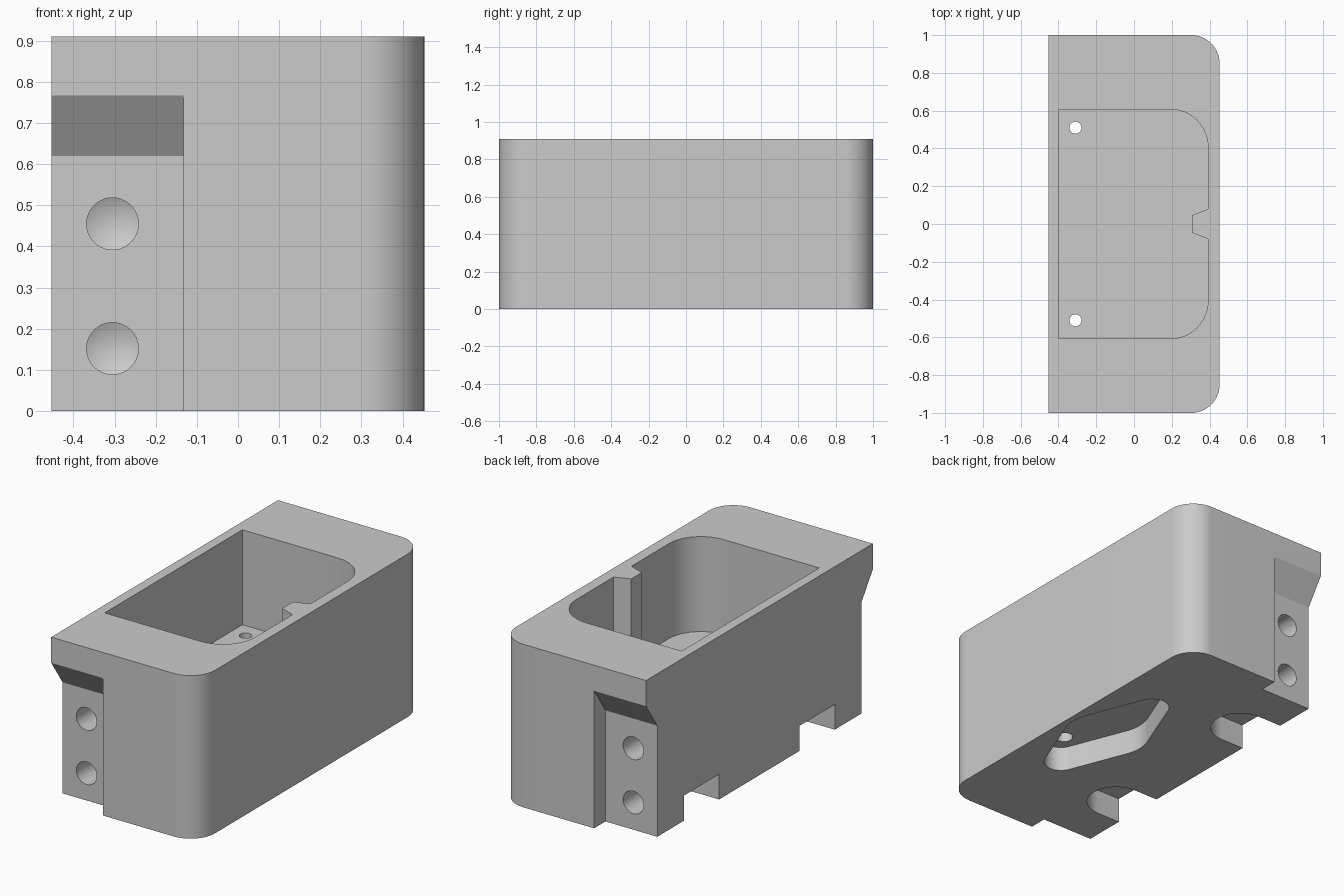
import bpy, bmesh
from math import pi, sin, cos, asin, radians
from mathutils import Matrix, Vector

old = bpy.data.objects.get("Cube")
if old:
    bpy.data.objects.remove(old, do_unlink=True)

grey = bpy.data.materials.new("plain grey")
grey.use_nodes = True
colour = (0.6, 0.6, 0.6, 1)
grey.diffuse_color = colour
grey.node_tree.nodes["Principled BSDF"].inputs["Base Color"].default_value = colour


def arc(cx, cy, r, start, end, steps=16):
    """Points on an arc, angles in radians."""
    angles = [start + (end - start) * i / steps for i in range(steps + 1)]
    return [(cx + r * cos(a), cy + r * sin(a)) for a in angles]


def finish(bm, name):
    bmesh.ops.recalc_face_normals(bm, faces=bm.faces)
    mesh = bpy.data.meshes.new(name)
    bm.to_mesh(mesh)
    bm.free()
    mesh.materials.append(grey)
    ob = bpy.data.objects.new(name, mesh)
    bpy.context.collection.objects.link(ob)
    return ob


def prism(name, outline, low, high, axis="z"):
    """Extrude an outline: (x, y) along z, or (y, z) along x."""
    bm = bmesh.new()
    place = (lambda a, b: (a, b, low)) if axis == "z" else (lambda a, b: (low, a, b))
    face = bm.faces.new([bm.verts.new(place(*p)) for p in outline])
    made = bmesh.ops.extrude_face_region(bm, geom=[face])["geom"]
    step = Vector((0, 0, high - low)) if axis == "z" else Vector((high - low, 0, 0))
    bmesh.ops.translate(bm, vec=step, verts=[v for v in made if isinstance(v, bmesh.types.BMVert)])
    return finish(bm, name)


def drilled_hole(name, x, z, side, r=0.063, depth=0.2, tip=0.03):
    """Cylinder along y with a conical drill tip on its inner end."""
    bm = bmesh.new()
    length = depth + 0.1
    bmesh.ops.create_cone(bm, cap_ends=True, segments=40, radius1=r, radius2=r, depth=length)
    top = max(bm.faces, key=lambda f: f.calc_center_median().z)
    centre = bmesh.ops.poke(bm, faces=[top])["verts"][0]
    centre.co.z += tip
    turn = Matrix.Rotation(side * pi / 2, 4, "X")
    shift = Matrix.Translation((x, side * (1 - length / 2), z))
    bmesh.ops.transform(bm, matrix=shift @ turn, verts=bm.verts)
    return finish(bm, name)


# Main block, rounded on its +x corners
W, H, R = 0.453, 0.91, 0.15
block = prism("housing_block",
              [(-W, 1), (-W, -1)] + arc(W - R, R - 1, R, -pi / 2, 0)
              + arc(W - R, 1 - R, R, 0, pi / 2), 0, H)
cutters = []

# Open cavity with an upright rib left standing on the +x wall
inner, half, r, floor = 0.392, 0.607, 0.2, 0.38
cutters.append(prism("cavity",
                     [(-0.398, half), (-0.398, -half)]
                     + arc(inner - r, r - half, r, -pi / 2, 0)
                     + [(inner, -0.08), (0.306, -0.046), (0.306, 0.046), (inner, 0.08)]
                     + arc(inner - r, half - r, r, 0, pi / 2), floor, H + 0.1))

# Underside pocket: a large middle round tapering to two small end rounds
px, big, small, reach, roof = 0.19, 0.228, 0.09, 0.375, 0.14
t = asin((big - small) / reach)
cutters.append(prism("base_pocket",
                     arc(px, 0, big, -t, t, 8)
                     + arc(px, reach, small, t, pi - t)
                     + arc(px, 0, big, pi - t, pi + t, 8)
                     + arc(px, -reach, small, pi + t, 2 * pi - t), -0.1, roof))

for side in (-1, 1):
    y = side * 0.51
    # Round-ended slot under the base, with a small hole into the cavity
    cutters.append(prism("base_slot",
                         [(-0.6, y - 0.155)] + arc(-0.305, y, 0.155, -pi / 2, pi / 2, 24)
                         + [(-0.6, y + 0.155)], -0.1, roof))
    cutters.append(prism("floor_hole", arc(-0.31, y, 0.032, 0, 2 * pi, 24)[:-1], 0.1, 0.5))
    # Blind hole in the pocket roof
    cutters.append(prism("pocket_hole",
                         arc(px, side * 0.35, 0.046, 0, 2 * pi, 24)[:-1], 0.1, 0.3))
    # End recess with a sloping upper face
    cutters.append(prism("end_recess",
                         [(side * 0.9, -0.1), (side * 0.9, 0.62),
                          (side * 1.05, 0.84), (side * 1.05, -0.1)], -0.6, -0.133, "x"))
    for z in (0.152, 0.455):
        cutters.append(drilled_hole("end_hole", -0.305, z, side))

# Cut every shape from the block
bpy.ops.object.select_all(action="DESELECT")
block.select_set(True)
bpy.context.view_layer.objects.active = block
for cutter in cutters:
    cutter.hide_render = True
    mod = block.modifiers.new("cut", "BOOLEAN")
    mod.operation = "DIFFERENCE"
    mod.solver = "EXACT"
    mod.object = cutter
    bpy.ops.object.modifier_apply(modifier=mod.name)
    bpy.data.objects.remove(cutter, do_unlink=True)

bpy.ops.object.shade_smooth_by_angle(angle=radians(20))
